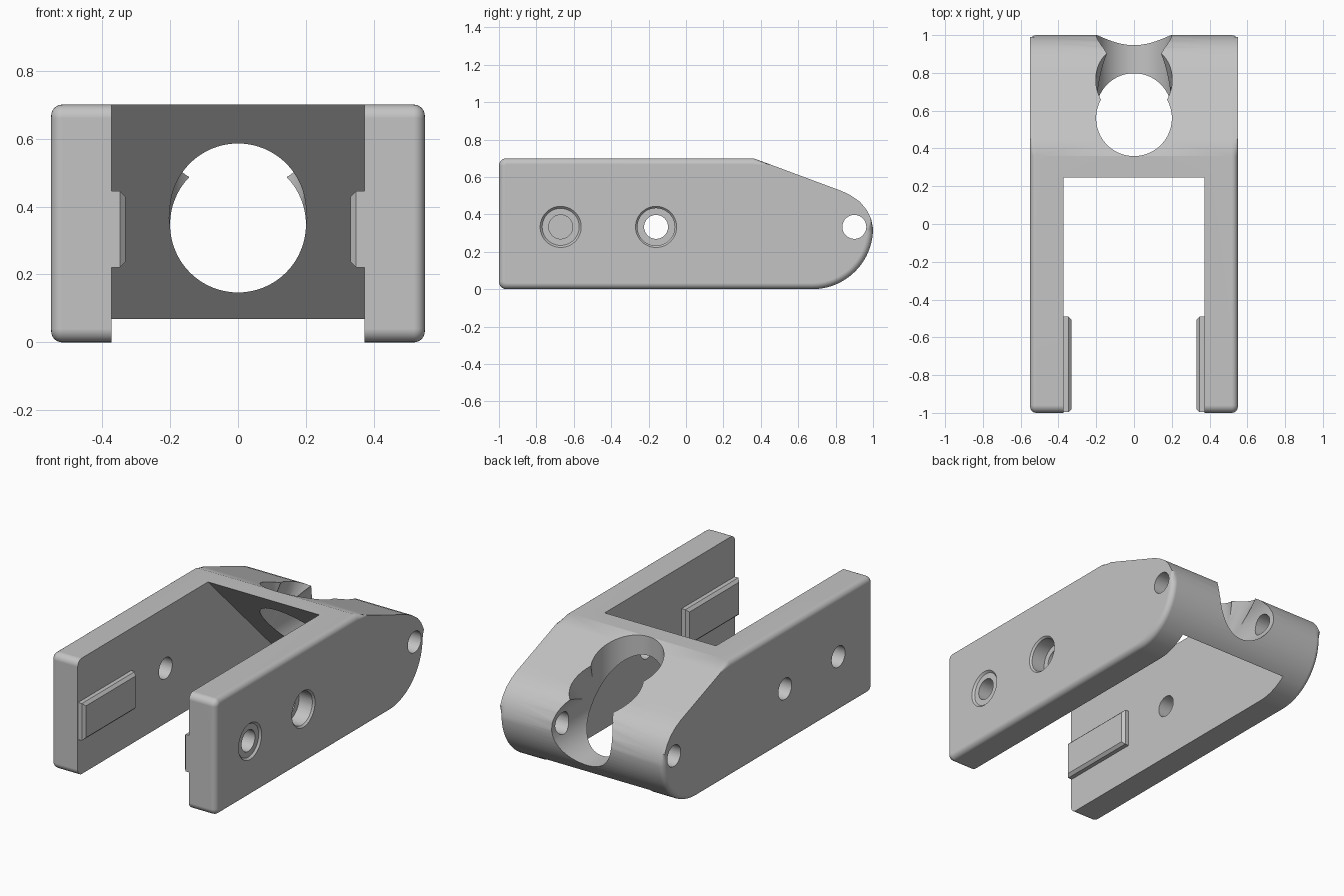
import bpy, bmesh, math
from mathutils import Vector, Matrix

cube = bpy.data.objects.get("Cube")
if cube:
    bpy.data.objects.remove(cube, do_unlink=True)

GREY = (0.55, 0.55, 0.55, 1)
grey = bpy.data.materials.new("plain_grey")
grey.use_nodes = True
grey.diffuse_color = GREY
grey.node_tree.nodes["Principled BSDF"].inputs["Base Color"].default_value = GREY


def make(name, bm):
    bmesh.ops.recalc_face_normals(bm, faces=bm.faces)
    mesh = bpy.data.meshes.new(name)
    bm.to_mesh(mesh)
    bm.free()
    mesh.materials.append(grey)
    obj = bpy.data.objects.new(name, mesh)
    bpy.context.collection.objects.link(obj)
    return obj


def loft(name, loops):
    """Skin a list of closed loops and cap both ends."""
    bm = bmesh.new()
    rings = [[bm.verts.new(p) for p in loop] for loop in loops]
    n = len(rings[0])
    for a, b in zip(rings, rings[1:]):
        for i in range(n):
            j = (i + 1) % n
            bm.faces.new((a[i], a[j], b[j], b[i]))
    bm.faces.new(rings[0])
    bm.faces.new(rings[-1][::-1])
    return make(name, bm)


def rod(start, end, r1, r2=None, sides=64):
    """Cylinder or cone cutter between two points."""
    start, end = Vector(start), Vector(end)
    axis = end - start
    bm = bmesh.new()
    bmesh.ops.create_cone(bm, cap_ends=True, segments=sides, radius1=r1,
                          radius2=r2 or r1, depth=axis.length)
    turn = axis.to_track_quat('Z', 'Y').to_matrix().to_4x4()
    bm.transform(Matrix.Translation((start + end) / 2) @ turn)
    cutter = make("cutter", bm)
    cutter.hide_render = True
    return cutter


def activate(obj):
    bpy.ops.object.select_all(action='DESELECT')
    obj.select_set(True)
    bpy.context.view_layer.objects.active = obj


def cut(obj, cutter):
    mod = obj.modifiers.new("cut", 'BOOLEAN')
    mod.operation = 'DIFFERENCE'
    mod.solver = 'EXACT'
    mod.object = cutter
    activate(obj)
    bpy.ops.object.modifier_apply(modifier=mod.name)
    bpy.data.objects.remove(cutter, do_unlink=True)


def finish(obj):
    activate(obj)
    bpy.ops.object.shade_smooth_by_angle(angle=math.radians(30))
    mod = obj.modifiers.new("even_shading", 'WEIGHTED_NORMAL')
    mod.keep_sharp = True


def arc(cy, cz, r, a0, a1, n):
    angles = [math.radians(a0 + (a1 - a0) * i / n) for i in range(n + 1)]
    return [(cy + r * math.cos(a), cz + r * math.sin(a)) for a in angles]


# Side outline: rounded front corners, round nose, sloping back
HALF, FILLET, CORNER = 0.55, 0.033, 0.04
outline = (arc(-1 + CORNER, CORNER, CORNER, 180, 270, 6)
           + arc(0.675, 0.325, 0.325, -90, 0, 20)
           + [(0.99, 0.375), (0.965, 0.425), (0.93, 0.467), (0.88, 0.502),
              (0.83, 0.526), (0.77, 0.548), (0.45, 0.667), (0.36, 0.7)]
           + arc(-1 + CORNER, 0.7 - CORNER, CORNER, 90, 180, 6))


def inset(amount):
    """Shrink the outline, except along the sharp-edged slope."""
    result = []
    for i, (y, z) in enumerate(outline):
        before, after = outline[i - 1], outline[(i + 1) % len(outline)]
        t = Vector((after[0] - before[0], after[1] - before[1])).normalized()
        d = 0 if y > 0.4 and z > 0.37 else amount
        result.append((y - t.y * d, z + t.x * d))
    return result


# Body with filleted outer edges
steps = [math.radians(90 * i / 6) for i in range(7)]
sections = [(HALF - FILLET * (1 - math.cos(a)), FILLET * (1 - math.sin(a)))
            for a in steps]
right_half = [(-x, d) for x, d in sections]
body = loft("clamp_body", [[(x, y, z) for y, z in inset(d)]
                           for x, d in right_half + sections[::-1]])

# Gap between the arms with its slanted end wall
INNER = 0.372
gap = [(-1.3, -0.2), (1.145, -0.2), (0.045, 0.9), (-1.3, 0.9)]
cut(body, loft("cutter", [[(x, y, z) for y, z in gap] for x in (-INNER, INNER)]))

# Bent main passage: back, upward and diagonal bores
cut(body, rod((0, 0.1, 0.347), (0, 1.3, 0.347), 0.2, sides=80))
cut(body, rod((0, 0.56, -0.1), (0, 0.56, 1), 0.2005, sides=80))
cut(body, rod((0, 0.28, 0.067), (0, 1.1, 0.887), 0.2025, sides=80))

# Cross pin hole through the nose
HOLE_Z, HOLE_R = 0.333, 0.064
cut(body, rod((-0.8, 0.9, HOLE_Z), (0.8, 0.9, HOLE_Z), HOLE_R, sides=40))

# Screw holes with chamfered counterbores
for y in (-0.67, -0.16):
    cut(body, rod((-0.8, y, HOLE_Z), (0.8, y, HOLE_Z), HOLE_R, sides=40))
    for s in (-1, 1):
        cut(body, rod((s * 0.45, y, HOLE_Z), (s * 0.7, y, HOLE_Z), 0.1, sides=48))
        cut(body, rod((s * 0.538, y, HOLE_Z), (s * 0.562, y, HOLE_Z),
                      0.099, 0.121, sides=48))
finish(body)

# Chamfered guide rails on the inside of each arm
for side, s in (("left", 1), ("right", -1)):
    bm = bmesh.new()
    bmesh.ops.create_cube(bm, size=1)
    bm.transform(Matrix.Translation((s * 0.352, -0.743, HOLE_Z))
                 @ Matrix.Diagonal((0.042, 0.506, 0.224, 1)))
    rim = [e for e in bm.edges if all(abs(v.co.x) < 0.352 for v in e.verts)]
    bmesh.ops.bevel(bm, geom=rim, offset=0.016, segments=1, affect='EDGES')
    rail = make(side + "_guide_rail", bm)
    cut(rail, rod((s * 0.2, -0.67, HOLE_Z), (s * 0.5, -0.67, HOLE_Z),
                  HOLE_R, sides=40))
    finish(rail)
